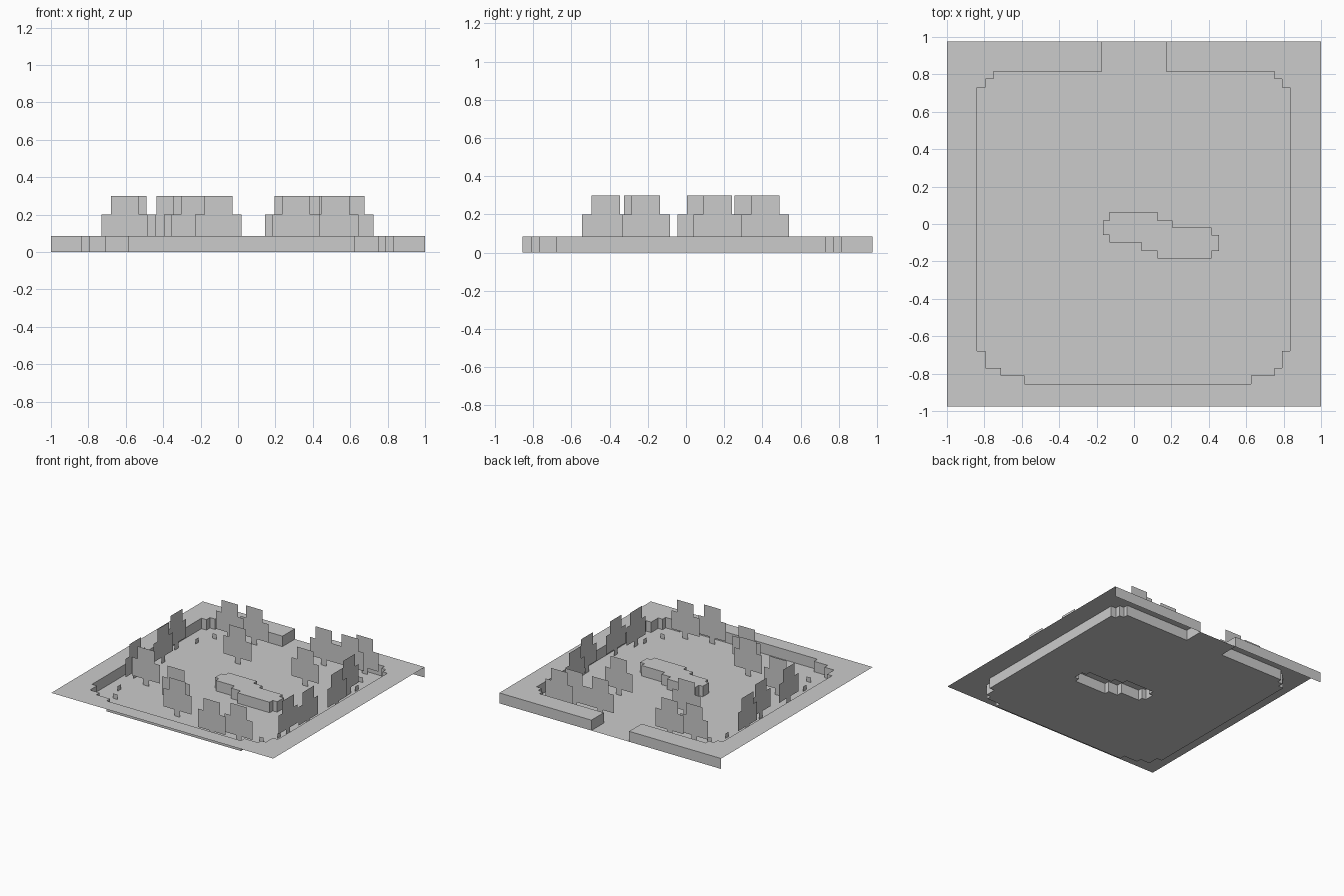
import bpy, bmesh
from mathutils import Vector

if "Cube" in bpy.data.objects:
    bpy.data.objects.remove(bpy.data.objects["Cube"])

H = 0.085   # height of the raised ground and the walls
E = 0.975   # half depth of the map

# Stepped outline of the clearing, clockwise from the exit
room = [(.17, E), (.17, .815), (.75, .815), (.75, .775), (.79, .775), (.79, .73),
        (.835, .73), (.835, -.68), (.79, -.68), (.79, -.77), (.75, -.77), (.75, -.81),
        (.625, -.81), (.625, -.855), (-.585, -.855), (-.585, -.81), (-.71, -.81),
        (-.71, -.77), (-.795, -.77), (-.795, -.68), (-.84, -.68), (-.84, .73),
        (-.795, .73), (-.795, .775), (-.75, .775), (-.75, .815), (-.17, .815), (-.17, E)]

# Stepped outline of the raised block in the middle, clockwise
block = [(-.165, -.06), (-.165, .02), (-.13, .02), (-.13, .065), (.125, .065), (.125, .02),
         (.205, .02), (.205, -.02), (.415, -.02), (.415, -.06), (.455, -.06), (.455, -.145),
         (.415, -.145), (.415, -.185), (.125, -.185), (.125, -.145), (.04, -.145),
         (.04, -.10), (-.13, -.10), (-.13, -.06)]


def finish(name, bm):
    mesh = bpy.data.meshes.new(name)
    bm.to_mesh(mesh)
    bm.free()
    ob = bpy.data.objects.new(name, mesh)
    bpy.context.collection.objects.link(ob)
    return ob


def sheet(name, z, *loops):
    """Flat upward-facing sheet; further loops are holes."""
    bm = bmesh.new()
    for loop in loops:
        vs = [bm.verts.new((x, y, z)) for x, y in loop]
        for a, b in zip(vs, vs[1:] + vs[:1]):
            bm.edges.new((a, b))
    bmesh.ops.triangle_fill(bm, use_beauty=True, use_dissolve=False,
                            edges=bm.edges[:], normal=(0, 0, 1))
    for f in bm.faces:
        f.normal_update()
        if f.normal.z < 0:
            f.normal_flip()
    return finish(name, bm)


def wall(name, path, closed=False):
    """Vertical strip facing the right-hand side of the path."""
    bm = bmesh.new()
    lo = [bm.verts.new((x, y, 0)) for x, y in path]
    hi = [bm.verts.new((x, y, H)) for x, y in path]
    n = len(path)
    for i in range(n if closed else n - 1):
        j = (i + 1) % n
        bm.faces.new((lo[i], lo[j], hi[j], hi[i]))
    return finish(name, bm)


def cutout(name, x, y, half, sideways):
    """Flat upright card from a right-hand half profile."""
    profile = half + [(-u, z) for u, z in reversed(half)]
    bm = bmesh.new()
    bm.faces.new([bm.verts.new((x, y + u, z) if sideways else (x + u, y, z))
                  for u, z in profile])
    return finish(name, bm)


# Ground: sunken floor, raised surround, walls between them
sheet("floor", 0, room, block)
sheet("raised_ground", H, room + [(-1, E), (-1, -E), (1, -E), (1, E)])
wall("clearing_wall", room)
wall("back_wall_right", [(1, E), (.17, E)])
wall("back_wall_left", [(-.17, E), (-1, E)])

# Raised centre block, open below
sheet("block_top", H, block)
wall("block_sides", block[::-1], closed=True)

# Tree cards: stem, wide crown, narrow tip
tree = [(.025, 0), (.025, .05), (.125, .05), (.125, .2), (.075, .2), (.075, .3)]
facing_front = [(-.565, .7), (-.36, .725), (-.27, .38), (.27, .72), (.505, .72), (.6, .775),
                (.36, .35), (-.605, -.32), (-.23, -.47), (-.105, -.63), (.31, -.78), (.52, -.735)]
facing_side = [(-.785, .33), (-.73, .08), (-.75, -.25), (.71, .415), (.777, .165),
               (.78, -.21), (.745, -.42)]
for x, y in facing_front:
    cutout("tree_front", x, y, tree, False)
for x, y in facing_side:
    cutout("tree_side", x, y, tree, True)

# Small stumps near the corners
stump = [(.02, 0), (.02, .04)]
for sx in (-1, 1):
    for sy in (-1, 1):
        cutout("stump_front", sx * .66, sy * .64, stump, False)
        cutout("stump_side", sx * .72, sy * .5, stump, True)
